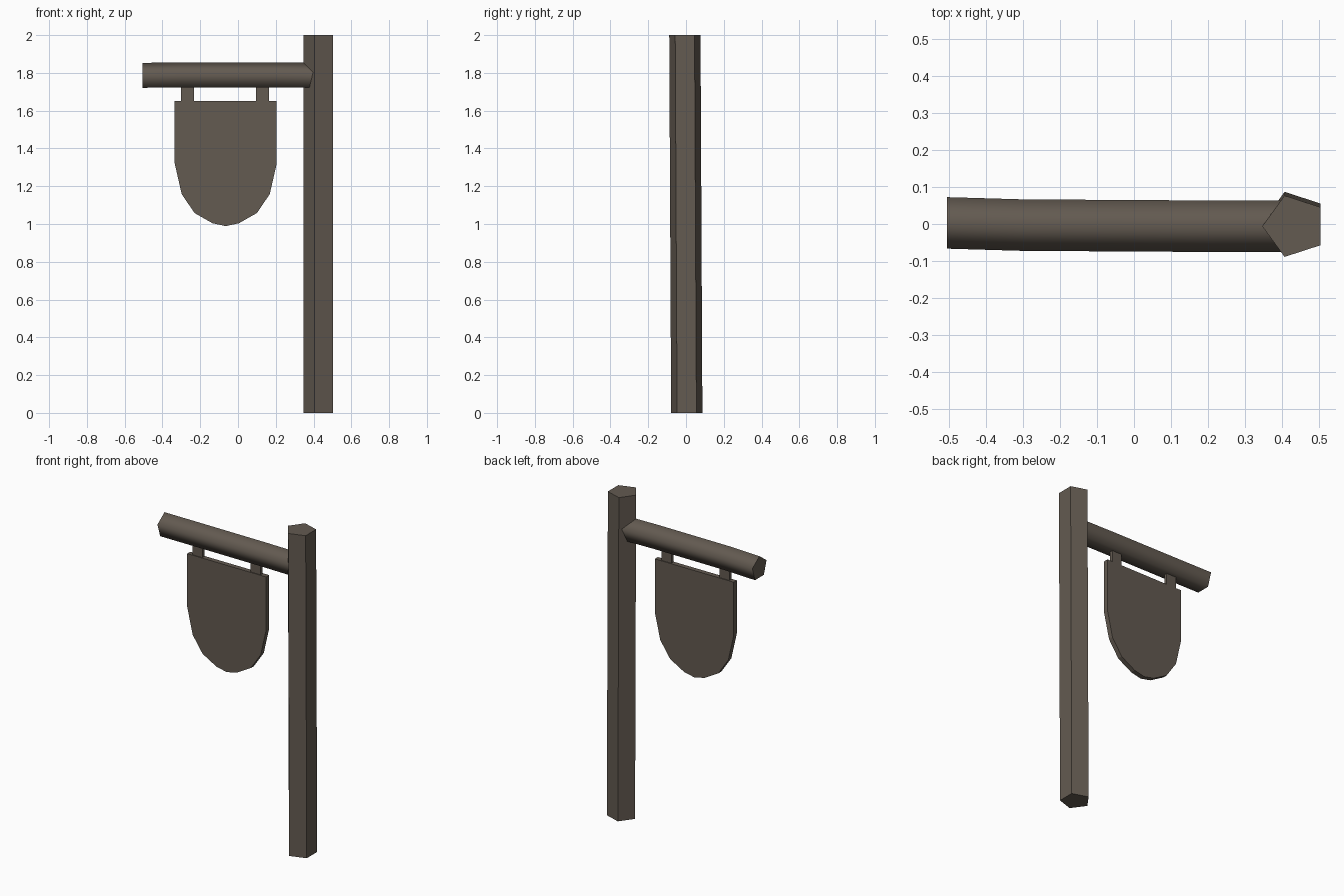
import bpy, bmesh, math

if "Cube" in bpy.data.objects:
    bpy.data.objects.remove(bpy.data.objects["Cube"])

wood = bpy.data.materials.new("weathered_wood")
wood.diffuse_color = (0.125, 0.103, 0.082, 1)
wood.use_nodes = True
wood.node_tree.nodes["Principled BSDF"].inputs["Base Color"].default_value = wood.diffuse_color


def make(name, bm):
    bmesh.ops.recalc_face_normals(bm, faces=bm.faces[:])
    me = bpy.data.meshes.new(name)
    bm.to_mesh(me)
    bm.free()
    me.materials.append(wood)
    ob = bpy.data.objects.new(name, me)
    bpy.context.collection.objects.link(ob)
    return ob


def loft(name, rings, smooth=False):
    """Skin a list of equal-length point rings and cap both ends."""
    bm = bmesh.new()
    rows = [[bm.verts.new(p) for p in r] for r in rings]
    n = len(rows[0])
    for a, b in zip(rows, rows[1:]):
        for i in range(n):
            j = (i + 1) % n
            bm.faces.new((a[i], a[j], b[j], b[i])).smooth = smooth
    for cap in (rows[0], rows[-1]):
        for e in bm.faces.new(cap).edges:
            e.smooth = False
    return make(name, bm)


def pentagon(radius, start):
    return [(radius * math.cos(start + i * math.tau / 5),
             radius * math.sin(start + i * math.tau / 5)) for i in range(5)]


def plate(name, outline, thickness, y=-0.003):
    """Extrude an x-z outline symmetrically about y."""
    return loft(name, [[(x, y + s * thickness / 2, z) for x, z in outline]
                       for s in (-1, 1)])


# Five-sided post, leaning very slightly
loft("post", [[(0.433 + u, y + v, z) for u, v in pentagon(0.087, math.pi)]
              for y, z in ((0.004, 0), (-0.006, 2))])

# Five-sided smooth beam, slightly bent
stations = [(-0.505, 0.003, 1.780), (-0.3, -0.003, 1.783),
            (0.2, -0.006, 1.783), (0.42, -0.006, 1.780)]
loft("beam", [[(x, y + u, z + v) for u, v in pentagon(0.073, math.pi / 2)]
              for x, y, z in stations], smooth=True)

# Hanging straps
for side, x in (("left", -0.268), ("right", 0.13)):
    plate(side + "_strap", [(x - 0.034, 1.63), (x + 0.034, 1.63),
                            (x + 0.034, 1.75), (x - 0.034, 1.75)], 0.02)

# Shield-shaped sign board with rounded bottom
half = [(0.27, 1.65), (0.27, 1.32), (0.233, 1.158), (0.165, 1.058), (0.07, 1.004)]
cx = -0.065
outline = ([(cx + x, z) for x, z in half] + [(cx, 0.989)]
           + [(cx - x, z) for x, z in reversed(half)])
plate("sign_board", outline, 0.03)
